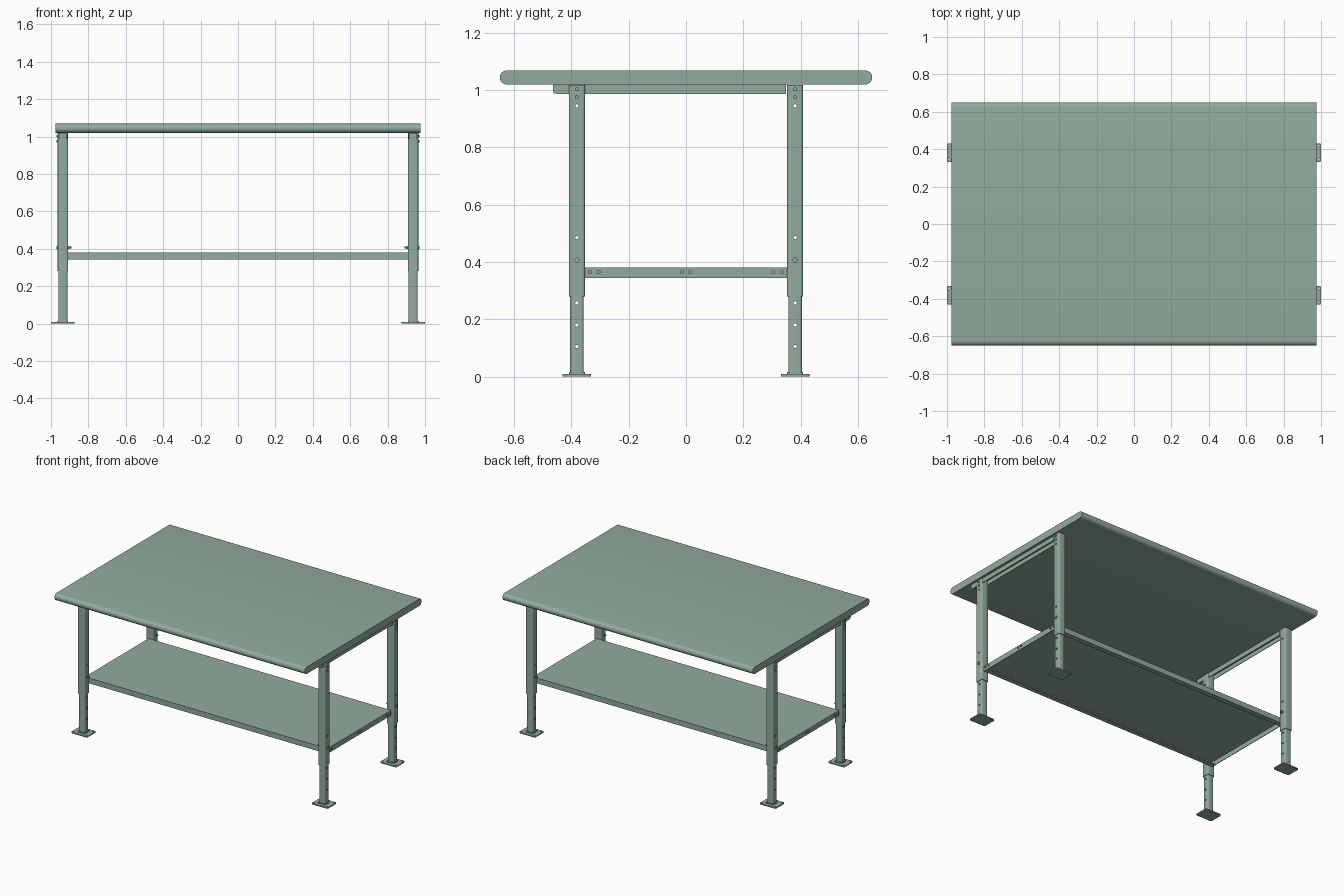
import bpy, bmesh, math
from mathutils import Matrix, Vector

cube = bpy.data.objects.get("Cube")
if cube:
    bpy.data.objects.remove(cube, do_unlink=True)

paint = bpy.data.materials.new("sage_green_paint")
paint.use_nodes = True
colour = (0.29, 0.41, 0.345, 1)
paint.diffuse_color = colour
paint.node_tree.nodes["Principled BSDF"].inputs["Base Color"].default_value = colour

LX, LY = 0.936, 0.381      # leg centre
UP, LOW = 0.028, 0.0235    # half widths of upper and lower tubes


def finish(name, bm, mirror=(), holes=None):
    """Turn a bmesh into an object, drill it, then mirror it about the centre."""
    bmesh.ops.recalc_face_normals(bm, faces=bm.faces)
    mesh = bpy.data.meshes.new(name)
    bm.to_mesh(mesh)
    bm.free()
    mesh.materials.append(paint)
    ob = bpy.data.objects.new(name, mesh)
    bpy.context.collection.objects.link(ob)
    bpy.ops.object.select_all(action='DESELECT')
    bpy.context.view_layer.objects.active = ob
    ob.select_set(True)
    if holes:
        cutter = finish(name + "_cutter", holes)
        cutter.hide_render = True
        bpy.context.view_layer.objects.active = ob
        mod = ob.modifiers.new("holes", 'BOOLEAN')
        mod.operation, mod.object, mod.solver = 'DIFFERENCE', cutter, 'EXACT'
        bpy.ops.object.modifier_apply(modifier=mod.name)
        bpy.data.objects.remove(cutter, do_unlink=True)
        bpy.ops.object.select_all(action='DESELECT')
        ob.select_set(True)
    if mirror:
        mod = ob.modifiers.new("mirror", 'MIRROR')
        mod.use_axis = ['X' in mirror, 'Y' in mirror, False]
        mod.use_mirror_merge = False
    bpy.ops.object.shade_smooth_by_angle(angle=math.radians(35))
    return ob


def box(bm, x0, x1, y0, y1, z0, z1):
    size = Vector((x1 - x0, y1 - y0, z1 - z0))
    mid = Vector((x0 + x1, y0 + y1, z0 + z1)) / 2
    bmesh.ops.create_cube(bm, size=1, matrix=Matrix.Translation(mid) @ Matrix.Diagonal(size).to_4x4())


def rod(bm, centre, radius, length, axis='X', sides=12):
    turn = {'X': Matrix.Rotation(math.pi / 2, 4, 'Y'), 'Y': Matrix.Rotation(math.pi / 2, 4, 'X'),
            'Z': Matrix.Identity(4)}[axis]
    bmesh.ops.create_cone(bm, cap_ends=True, segments=sides, radius1=radius, radius2=radius,
                          depth=length, matrix=Matrix.Translation(centre) @ turn)


def rounded(hx, hy, r, steps=4):
    """Outline of a rounded rectangle."""
    pts = []
    for k, (sx, sy) in enumerate(((1, 1), (-1, 1), (-1, -1), (1, -1))):
        for i in range(steps + 1):
            a = math.pi / 2 * (k + i / steps)
            pts.append((sx * (hx - r) + r * math.cos(a), sy * (hy - r) + r * math.sin(a)))
    return pts


def prism(bm, pts, offset):
    """Extrude a closed outline of 3D points by an offset."""
    face = bm.faces.new([bm.verts.new(p) for p in pts])
    new = bmesh.ops.extrude_face_region(bm, geom=[face], use_keep_orig=True)["geom"]
    bmesh.ops.translate(bm, verts=[v for v in new if isinstance(v, bmesh.types.BMVert)], vec=offset)


def tube(bm, half, wall, z0, z1):
    """Hollow square tube with rounded corners."""
    rings = []
    for h, z in ((half, z0), (half, z1), (half - wall, z1), (half - wall, z0)):
        outline = rounded(h, h, 0.008 if h == half else 0.004)
        rings.append([bm.verts.new((LX + x, LY + y, z)) for x, y in outline])
    n = len(rings[0])
    for a, b in zip(rings, rings[1:] + rings[:1]):
        for i in range(n):
            bm.faces.new((a[i], a[(i + 1) % n], b[(i + 1) % n], b[i]))


def drill(heights, radius=0.006):
    bm = bmesh.new()
    for z in heights:
        rod(bm, (LX, LY, z), radius, 0.2)
    return bm


# Worktop with rounded front and back edges
bm = bmesh.new()
thick = 0.0245
pts = []
for side in (1, -1):
    for i in range(13):
        a = math.pi * (i / 12 - 0.5)
        pts.append((-0.975, side * (0.65 - thick + thick * math.cos(a)),
                    1.044 + side * thick * math.sin(a)))
prism(bm, pts, (1.95, 0, 0))
finish("worktop", bm)

# Telescoping legs
bm = bmesh.new()
tube(bm, UP, 0.004, 0.28, 1.018)
finish("upper_legs", bm, "XY", drill((0.485, 0.945)))
bm = bmesh.new()
tube(bm, LOW, 0.004, 0.008, 0.44)
finish("lower_legs", bm, "XY", drill((0.105, 0.18, 0.257)))

# Foot plates with anchor holes
bm = bmesh.new()
prism(bm, [(0.9375 + x, LY + y, 0) for x, y in rounded(0.0625, 0.05, 0.008)], (0, 0, 0.008))
holes = bmesh.new()
for sx in (-1, 1):
    for sy in (-1, 1):
        rod(holes, (0.9375 + sx * 0.05, LY + sy * 0.037, 0), 0.005, 0.1, 'Z')
finish("foot_plates", bm, "XY", holes)
bm = bmesh.new()
prism(bm, [(LX + x, LY + y, 0.008) for x, y in rounded(UP, UP, 0.006)], (0, 0, 0.007))
finish("foot_collars", bm, "XY")

# Bolts that fix the leg height, with nuts on the inside
bm = bmesh.new()
rod(bm, (0.93, LY, 0.407), 0.005, 0.078)
rod(bm, (0.967, LY, 0.407), 0.010, 0.006, sides=6)
rod(bm, (0.904, LY, 0.407), 0.010, 0.008, sides=6)
for z in (0.975, 1.003):
    rod(bm, (0.966, LY, z), 0.007, 0.008, sides=6)
finish("leg_bolts", bm, "XY")

# Long top rails, angle section, drilled along the upright
bm = bmesh.new()
box(bm, -0.91, 0.91, 0.396, 0.40, 0.971, 1.014)
box(bm, -0.91, 0.91, 0.362, 0.40, 1.014, 1.018)
holes = bmesh.new()
for x in (-0.68, -0.23, 0.23, 0.68):
    rod(holes, (x, 0.40, 0.99), 0.006, 0.04, 'Y')
finish("long_top_rails", bm, "Y", holes)

# End rails under the worktop, running past the front legs
bm = bmesh.new()
profile = [(0.35, 1.019), (-0.465, 1.019), (-0.465, 0.997), (-0.462, 0.99), (-0.455, 0.987), (0.35, 0.987)]
for x in (0.912, 0.954):
    prism(bm, [(x, y, z) for y, z in profile], (0.004, 0, 0))
box(bm, 0.916, 0.954, -0.465, 0.35, 1.015, 1.019)
finish("end_top_rails", bm, "X")

# Lower shelf: a folded pan with lips and return flanges
bm = bmesh.new()
SX, SY, Z0, Z1, T = 0.945, 0.354, 0.344, 0.381, 0.004
box(bm, -SX, SX, -SY, SY, Z1 - T, Z1)
for s in (-1, 1):
    box(bm, -SX, SX, *sorted((s * SY, s * (SY - T))), Z0, Z1 - T)
    box(bm, *sorted((s * SX, s * (SX - T))), -SY + T, SY - T, Z0, Z1 - T)
    box(bm, -SX + T, SX - T, *sorted((s * (SY - T), s * (SY - 0.035))), Z0, Z0 + T)
finish("lower_shelf", bm)

# Shelf end bolts
bm = bmesh.new()
for y in (-0.335, -0.305, -0.014, 0.014, 0.305, 0.335):
    rod(bm, (SX + 0.002, y, 0.365), 0.007, 0.008, sides=10)
finish("shelf_bolts", bm, "X")
